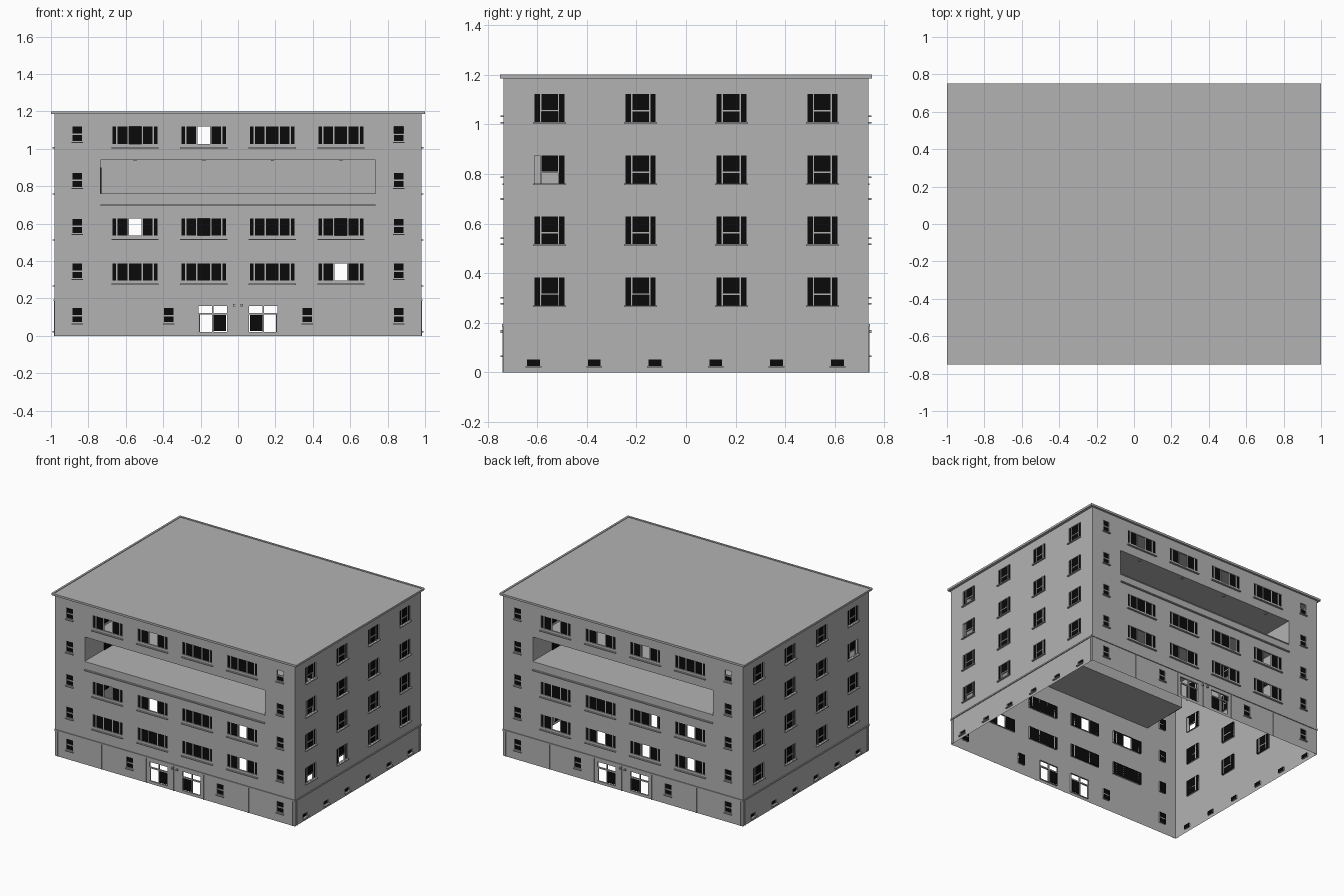
import bpy, bmesh, math
from mathutils import Matrix, Vector

if "Cube" in bpy.data.objects:
    bpy.data.objects.remove(bpy.data.objects["Cube"])


def material(name, value):
    m = bpy.data.materials.new(name)
    m.use_nodes = True
    m.diffuse_color = (value, value, value, 1)
    m.node_tree.nodes["Principled BSDF"].inputs["Base Color"].default_value = (value, value, value, 1)
    return m


GREY = material("plaster grey", 0.45)
BLACK = material("dark glass", 0.003)


class Part:
    """One mesh object, drawn in a facade frame: u right, v up, out toward the viewer."""

    def __init__(self, name, mat, angle, dist):
        self.name, self.mat, self.dist = name, mat, dist
        self.rot = Matrix.Rotation(angle, 4, 'Z')
        self.bm = bmesh.new()

    def point(self, u, v, out):
        return self.rot @ Vector((u, -self.dist - out, v))

    def quad(self, *pts):
        self.bm.faces.new([self.bm.verts.new(self.point(*p)) for p in pts])

    def box(self, u0, u1, v0, v1, o0, o1):
        size = Matrix.Diagonal((u1 - u0, o1 - o0, v1 - v0, 1))
        mid = Matrix.Translation(((u0 + u1) / 2, -self.dist - (o0 + o1) / 2, (v0 + v1) / 2))
        bmesh.ops.create_cube(self.bm, size=1, matrix=self.rot @ mid @ size)

    def reveal(self, u0, u1, v0, v1, depth, back=False):
        ring = [(u0, v0), (u1, v0), (u1, v1), (u0, v1)]
        for a, b in zip(ring, ring[1:] + ring[:1]):
            self.quad((*a, 0), (*b, 0), (*b, -depth), (*a, -depth))
        if back:
            self.quad(*[(u, v, -depth) for u, v in ring])

    def finish(self):
        bmesh.ops.remove_doubles(self.bm, verts=self.bm.verts, dist=1e-5)
        me = bpy.data.meshes.new(self.name)
        self.bm.to_mesh(me)
        self.bm.free()
        me.materials.append(self.mat)
        bpy.context.collection.objects.link(bpy.data.objects.new(self.name, me))


def facade(side, angle, half, dist, windows, recess=None):
    """Wall grid with openings, glass plates, bars and sills."""
    wall = Part(side + "_wall", GREY, angle, dist)
    glass = Part(side + "_window_glass", BLACK, angle, dist)
    bars = Part(side + "_window_bars", GREY, angle, dist)
    trim = Part(side + "_sills_and_bands", GREY, angle, dist)
    holes = [w["rect"] for w in windows] + ([recess] if recess else [])

    # wall sheet, leaving the openings free
    us = sorted({round(c, 4) for h in holes for c in h[:2]} | {-half, half})
    vs = sorted({round(c, 4) for h in holes for c in h[2:]} | {0, TOP})
    for u0, u1 in zip(us, us[1:]):
        for v0, v1 in zip(vs, vs[1:]):
            u, v = (u0 + u1) / 2, (v0 + v1) / 2
            if not any(h[0] < u < h[1] and h[2] < v < h[3] for h in holes):
                wall.quad((u0, v0, 0), (u1, v0, 0), (u1, v1, 0), (u0, v1, 0))

    for w in windows:
        u0, u1, v0, v1 = w["rect"]
        wall.reveal(u0, u1, v0, v1, 0.012)
        for i, (a, b, c, d) in enumerate(w["panes"]):
            if i not in w["open"]:
                glass.box(a, b, c, d, -0.012, -0.006)
        for bar in w["bars"]:
            bars.box(*bar, -0.012, -0.002)
        if w["sill"]:
            trim.box(u0 - 0.006, u1 + 0.006, v0 - w["sill"], v0 - w["sill"] + 0.006, 0, 0.012)

    # plinth band and corner strips
    trim.box(-half, half, 0.185, 0.195, 0, 0.006)
    for s in (-1, 1):
        trim.box(s * (half - 0.02) - 0.003, s * (half - 0.02) + 0.003, 0, 0.185, 0, 0.004)
    if recess:
        wall.reveal(*recess, 0.36, back=True)
        r = recess[1]
        trim.box(-r, r, 0.695, 0.703, 0, 0.012)
        trim.box(-r, r, 0.755, 0.762, 0, 0.005)
        for u in (-0.6, -0.235, -0.01, 0.235, 0.6):
            trim.box(u - 0.003, u + 0.003, 0, 0.185, 0, 0.005)
        # balcony door on the end wall
        glass.box(-r, -r + 0.006, 0.762, 0.9, -0.33, -0.22)
        for u in (-0.02, 0.02):
            trim.box(u - 0.006, u + 0.006, 0.158, 0.17, 0, 0.012)
        # ceiling lamps
        for i in range(4):
            u = -0.55 + i * 0.367
            trim.box(u - 0.008, u + 0.008, 0.934, 0.94, -0.03, -0.014)
    for part in (wall, glass, bars, trim):
        part.finish()


def wide_window(u, v, opened):
    """Five lights, the middle one widest."""
    h = 0.091
    edges = [-0.12, -0.097, -0.037, 0.037, 0.097, 0.12]
    return dict(rect=(u - 0.12, u + 0.12, v, v + h), sill=0.024, open=opened,
                panes=[(u + a, u + b, v, v + h) for a, b in zip(edges, edges[1:])],
                bars=[(u + e - 0.004, u + e + 0.004, v, v + h) for e in edges[1:-1]])


def side_window(u, v, opened):
    """Narrow lights either side of a split centre."""
    h, s = 0.112, 0.045
    return dict(rect=(u - 0.06, u + 0.06, v, v + h), sill=0.007, open=opened,
                panes=[(u - 0.06, u - 0.036, v, v + h), (u - 0.036, u + 0.036, v, v + s),
                       (u - 0.036, u + 0.036, v + s, v + h), (u + 0.036, u + 0.06, v, v + h)],
                bars=[(u - 0.039, u - 0.033, v, v + h), (u + 0.033, u + 0.039, v, v + h),
                      (u - 0.033, u + 0.033, v + s - 0.003, v + s + 0.003)])


def small_window(u, v, opened=()):
    h, s = 0.076, 0.035
    return dict(rect=(u - 0.025, u + 0.025, v, v + h), sill=0.012, open=opened,
                panes=[(u - 0.025, u + 0.025, v, v + s), (u - 0.025, u + 0.025, v + s, v + h)],
                bars=[(u - 0.025, u + 0.025, v + s - 0.004, v + s + 0.004)])


def entrance(s):
    """Door with a transom, one glazed leaf and one open leaf."""
    lo, hi = sorted((s * 0.06, s * 0.21))
    a, b = sorted((s * 0.065, s * 0.13))
    m, e = s * 0.135, s * 0.2
    return dict(rect=(lo, hi, 0.02, 0.16), sill=0, open=(), panes=[(a, b, 0.025, 0.112)],
                bars=[(lo, hi, 0.113, 0.122), (m - 0.003, m + 0.003, 0.02, 0.16),
                      (e - 0.003 + s * 0.006, e + 0.003 + s * 0.006, 0.02, 0.113)])


TOP = 1.185
GROUPS = (-0.55, -0.183, 0.183, 0.55)
LONG_ROWS = (0.297, 0.537, 1.027)
SMALL_ROWS = (0.073, 0.31, 0.55, 0.796, 1.042)
SIDE_ROWS = (0.27, 0.517, 0.762, 1.01)
MID = (2,)

# lights left open, by (row, column)
LONG_OPEN = {"front": {(0, 3): MID, (1, 0): MID, (1, 1): MID, (1, 3): MID, (2, 0): MID, (2, 1): MID},
             "back": {(0, 0): MID, (0, 1): MID, (0, 2): MID, (0, 3): MID, (1, 2): (3,), (1, 3): MID,
                      (2, 0): MID, (2, 1): MID, (2, 2): MID}}
SIDE_OPEN = {"right": {(0, 0): (1,), (0, 1): (1,), (2, 0): (0, 1), (3, 0): (1,)},
             "left": {(2, 3): (1, 3)}}

for side, angle in (("front", 0), ("back", math.pi)):
    wins = [wide_window(u, v, LONG_OPEN[side].get((r, c), ()))
            for r, v in enumerate(LONG_ROWS) for c, u in enumerate(GROUPS)]
    wins += [small_window(s * 0.86, v, (1,) if s > 0 and r == 4 else ())
             for r, v in enumerate(SMALL_ROWS) for s in (-1, 1)]
    wins += [small_window(s * 0.37, 0.073) for s in (-1, 1)]
    wins += [entrance(s) for s in (-1, 1)]
    facade(side, angle, 0.98, 0.735, wins, recess=(-0.735, 0.735, 0.762, 0.94))

for side, angle in (("right", math.pi / 2), ("left", -math.pi / 2)):
    wins = [side_window(u, v, SIDE_OPEN[side].get((r, c), ()))
            for r, v in enumerate(SIDE_ROWS) for c, u in enumerate(GROUPS)]
    # cellar windows
    for i in range(6):
        u = -0.615 + i * 0.245
        rect = (u - 0.026, u + 0.026, 0.026, 0.052)
        wins.append(dict(rect=rect, panes=[rect], bars=[], open=(), sill=0.007))
    facade(side, angle, 0.735, 0.98, wins)

# roof slab with a low rim
roof = Part("roof", GREY, 0, 0)
roof.box(-1, 1, TOP, 1.196, -0.75, 0.75)
for s in (-1, 1):
    x, y = sorted((s * 0.985, s * 1.0)), sorted((s * 0.735, s * 0.75))
    roof.box(*x, 1.194, 1.2, -0.75, 0.75)
    roof.box(-0.985, 0.985, 1.194, 1.2, *y)
roof.finish()
